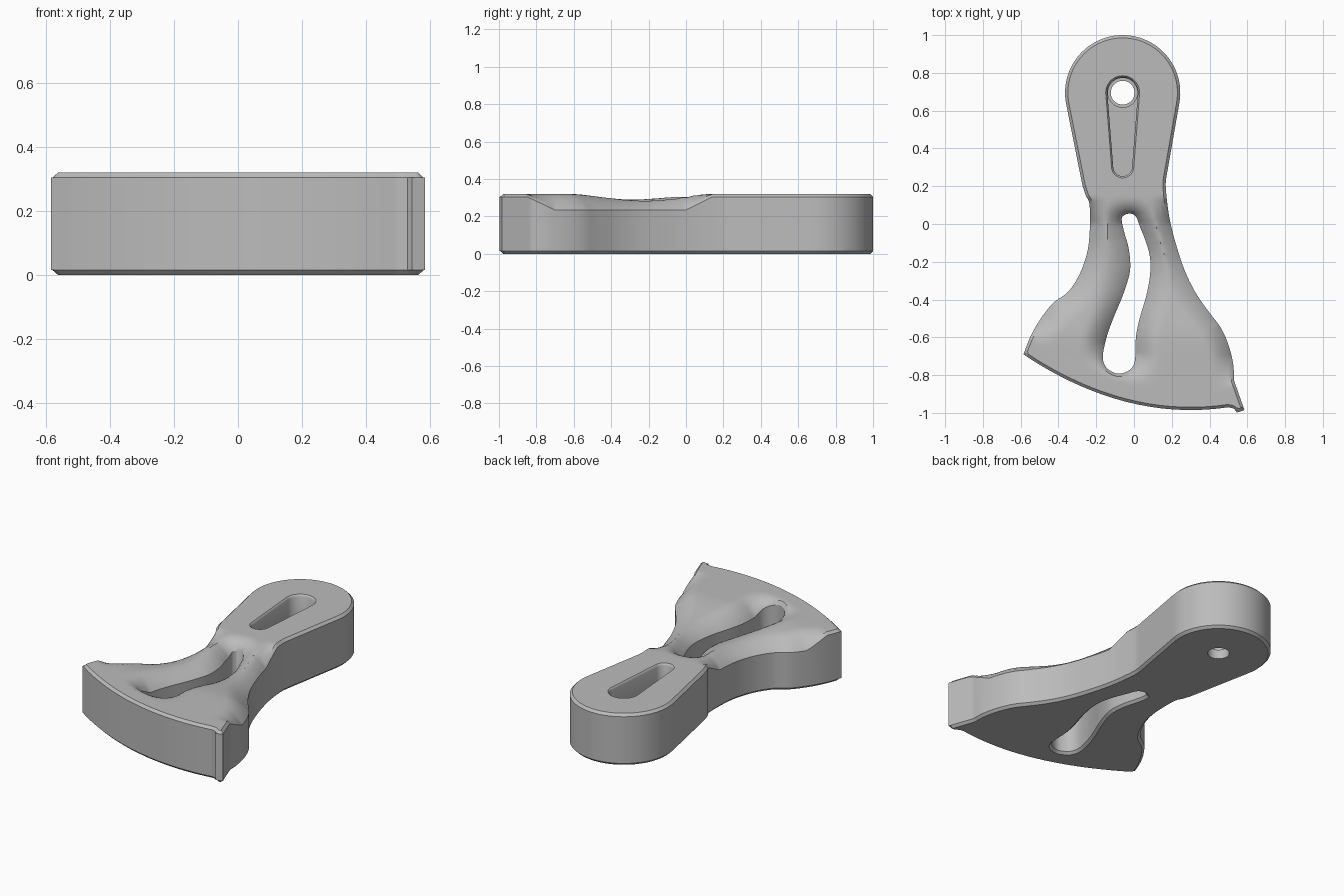
import bpy, bmesh
from math import cos, sin, pi, radians
from mathutils import Vector, kdtree
from mathutils.geometry import delaunay_2d_cdt

if "Cube" in bpy.data.objects:
    bpy.data.objects.remove(bpy.data.objects["Cube"])

HEIGHT, CHAMFER, STEP = 0.32, 0.015, 0.02
EYE = Vector((-0.06, 0.695))

grey = bpy.data.materials.new("plain grey")
grey.use_nodes = True
grey.diffuse_color = (0.5, 0.5, 0.5, 1)
grey.node_tree.nodes["Principled BSDF"].inputs["Base Color"].default_value = (0.5, 0.5, 0.5, 1)


def arc(centre, radius, start, end, count):
    angles = [radians(start + (end - start) * i / count) for i in range(count + 1)]
    return [Vector((centre[0] + radius * cos(a), centre[1] + radius * sin(a))) for a in angles]


def spline(points, closed=False, sub=5):
    """Smooth curve through the points."""
    p = [Vector(q) for q in points]
    p = [p[-1]] + p + p[:2] if closed else [p[0]] + p + [p[-1]]
    out = []
    for a, b, c, d in zip(p, p[1:], p[2:], p[3:]):
        for i in range(sub):
            t = i / sub
            out.append(0.5 * (2 * b + (c - a) * t + (2 * a - 5 * b + 4 * c - d) * t * t
                              + (3 * b - a - 3 * c + d) * t ** 3))
    return out if closed else out + [p[-1]]


def resample(loop, spacing):
    """Split long edges and drop doubled points of a closed loop."""
    out = []
    for a, b in zip(loop, loop[1:] + loop[:1]):
        length = (b - a).length
        if length > 0.002:
            n = max(1, round(length / spacing))
            out += [a.lerp(b, i / n) for i in range(n)]
    return out


def front_y(x):
    return -0.985 + 0.375 * (x - 0.3) ** 2


def ramp(v, low, high):
    return min(1, max(0, (v - low) / (high - low)))


# Outline: round handle, waisted neck, flared blade with a small hooked tip
left_side = spline([(-0.585, -0.69), (-0.55, -0.6), (-0.5, -0.51), (-0.43, -0.42), (-0.35, -0.36),
                    (-0.29, -0.27), (-0.25, -0.16), (-0.235, -0.05), (-0.235, 0.1),
                    (-0.255, 0.15), (-0.272, 0.2)])
right_side = spline([(0.17, 0.24), (0.168, 0.2), (0.175, 0.12), (0.19, 0.02), (0.22, -0.1),
                     (0.27, -0.25), (0.33, -0.37), (0.4, -0.47), (0.46, -0.55), (0.5, -0.64),
                     (0.525, -0.74), (0.53, -0.83)])
tip = [Vector(p) for p in ((0.585, -0.985), (0.545, -0.998), (0.53, -0.978))]
front = [Vector((x, front_y(x))) for x in (0.5 - 0.06 * i for i in range(18))]
outline = resample(left_side + arc(EYE, 0.305, 190, -10, 48) + right_side + tip + front, 0.013)

# Curved slot between the two arms
slot = resample(spline([(-0.065, 0.02), (-0.05, -0.05), (-0.03, -0.12), (-0.02, -0.2), (-0.025, -0.27),
                        (-0.06, -0.38), (-0.11, -0.5), (-0.145, -0.6), (-0.165, -0.7), (-0.15, -0.755),
                        (-0.11, -0.785), (-0.07, -0.792), (-0.02, -0.77), (0.005, -0.72), (0.01, -0.6),
                        (0.03, -0.5), (0.065, -0.38), (0.085, -0.27), (0.085, -0.18), (0.065, -0.1),
                        (0.03, -0.01), (0.01, 0.04), (-0.02, 0.055), (-0.055, 0.045)], True), 0.013)

rim = outline + slot
edges = [(i, (i + 1) % len(outline)) for i in range(len(outline))]
edges += [(len(outline) + i, len(outline) + (i + 1) % len(slot)) for i in range(len(slot))]
tree = kdtree.KDTree(len(rim))
for i, p in enumerate(rim):
    tree.insert(p.to_3d(), i)
tree.balance()


def rim_distance(p):
    return tree.find((p[0], p[1], 0))[2]


def inside(p):
    odd = False
    for i, j in edges:
        a, b = rim[i], rim[j]
        if (a.y > p.y) != (b.y > p.y) and p.x < a.x + (p.y - a.y) * (b.x - a.x) / (b.y - a.y):
            odd = not odd
    return odd


def top_height(p, d):
    """Flat handle and blade edge, with rounded, sagging arms between."""
    low = ramp(p.y - front_y(p.x), 0.115, 0.265) * ramp(-p.y, -0.14, 0)
    t = ramp(p.y, -0.65, 0.08)
    sag = 0.03 * sin(pi * t) ** 2 * ramp(p.y - front_y(p.x), 0.115, 0.3)
    crown = (1 - min(d / 0.13, 1)) ** 2
    return HEIGHT - sag - low * (0.085 - sag) * crown - (1 - low) * max(0, CHAMFER - d)


# Sample points: rim, chamfer line and an interior grid
points = list(rim)
for i, j in edges:
    along = (rim[j] - rim[i]).normalized()
    for side in (-1, 1):
        q = rim[i].lerp(rim[j], 0.5) + Vector((-along.y, along.x)) * CHAMFER * side
        if rim_distance(q) > CHAMFER * 0.95 and inside(q):
            points.append(q)
for i in range(-30, 31):
    for j in range(-50, 51):
        q = Vector((i * STEP, j * STEP))
        if rim_distance(q) > 0.026 and (j < 12 or (i % 4 == 0 and j % 4 == 0)) and inside(q):
            points.append(q)

verts, _, faces, *_ = delaunay_2d_cdt(points, edges, [], 0, 1e-5)
faces = [f for f in faces if inside(sum((verts[k] for k in f), Vector((0, 0))) / len(f))]

# Body: shaped top and flat bottom joined by upright walls
bm = bmesh.new()
top, bottom = [], []
for p in verts:
    d = rim_distance(p)
    top.append(bm.verts.new((p.x, p.y, top_height(p, d))))
    bottom.append(bm.verts.new((p.x, p.y, max(0, CHAMFER - d))))
border = {}
for f in faces:
    bm.faces.new([top[k] for k in f])
    bm.faces.new([bottom[k] for k in reversed(f)])
    for a, b in zip(f, f[1:] + f[:1]):
        border[(a, b)] = True
for a, b in border:
    if (b, a) not in border:
        bm.faces.new((top[b], top[a], bottom[a], bottom[b]))
bmesh.ops.delete(bm, geom=[v for v in bm.verts if not v.link_faces], context='VERTS')
bmesh.ops.recalc_face_normals(bm, faces=bm.faces)


def make_object(name, mesh_data):
    mesh = bpy.data.meshes.new(name)
    mesh_data.to_mesh(mesh)
    mesh_data.free()
    mesh.materials.append(grey)
    obj = bpy.data.objects.new(name, mesh)
    bpy.context.collection.objects.link(obj)
    return obj


def prism(name, layers):
    """Closed solid through stacked loops of (points, z)."""
    b = bmesh.new()
    rings = [[b.verts.new((p.x, p.y, z)) for p in loop] for loop, z in layers]
    n = len(rings[0])
    for lo, hi in zip(rings, rings[1:]):
        for i in range(n):
            b.faces.new((lo[i], lo[(i + 1) % n], hi[(i + 1) % n], hi[i]))
    b.faces.new(rings[0][::-1])
    b.faces.new(rings[-1])
    obj = make_object(name, b)
    obj.hide_render = True
    return obj


def teardrop(grow):
    return arc(EYE, 0.081 + grow, 0, 180, 24) + arc((EYE.x, 0.303), 0.05 + grow, 180, 360, 24)


body = make_object("lever_body", bm)

# Handle pocket, its round seat and the through hole
cutters = [
    prism("pocket_cutter", [(teardrop(0), 0.1), (teardrop(0), 0.307), (teardrop(0.004), 0.315),
                            (teardrop(0.014), 0.325)]),
    prism("seat_cutter", [(arc(EYE, 0.078, 0, 352.5, 47), z) for z in (0.06, 0.15)]),
    prism("hole_cutter", [(arc(EYE, 0.063, 0, 352.5, 47), z) for z in (-0.1, 0.16)]),
]
bpy.context.view_layer.objects.active = body
body.select_set(True)
for cutter in cutters:
    mod = body.modifiers.new("cut", 'BOOLEAN')
    mod.operation, mod.solver, mod.object = 'DIFFERENCE', 'EXACT', cutter
    bpy.ops.object.modifier_apply(modifier=mod.name)
    bpy.data.objects.remove(cutter)
bpy.ops.object.shade_smooth_by_angle(angle=radians(32))
